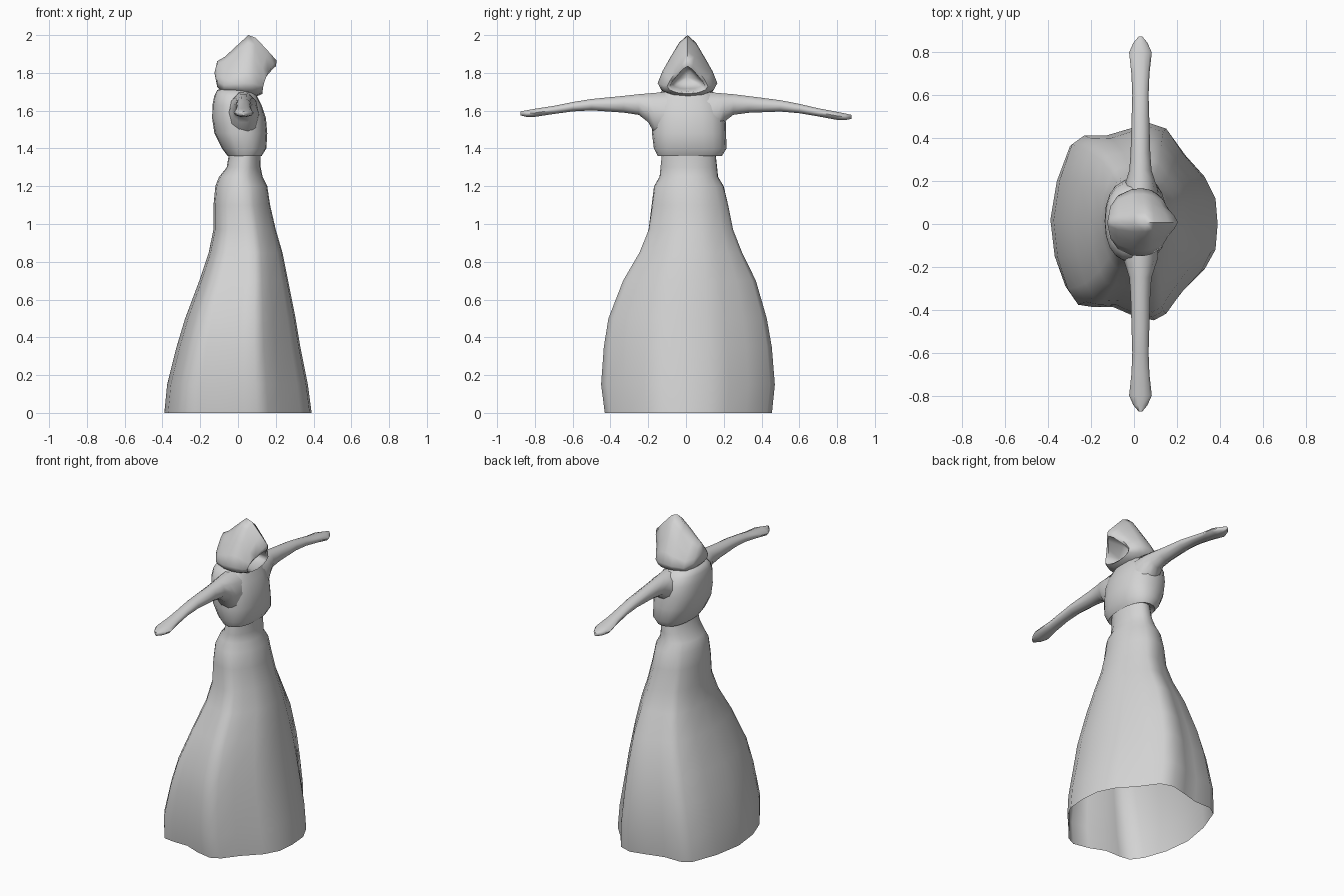
import bpy, bmesh, math

if "Cube" in bpy.data.objects:
    bpy.data.objects.remove(bpy.data.objects["Cube"])

cloth = bpy.data.materials.new("grey_cloth")
cloth.diffuse_color = (0.65, 0.65, 0.65, 1)
cloth.use_nodes = True
cloth.node_tree.nodes["Principled BSDF"].inputs["Base Color"].default_value = cloth.diffuse_color


def loft(name, rings, start=None, end=None, cap_start=False, cap_end=False, angle=65):
    """Skin closed rings of points; start and end are optional pole points."""
    bm = bmesh.new()
    loops = [[bm.verts.new(p) for p in r] for r in rings]
    n = len(loops[0])
    for a, b in zip(loops, loops[1:]):
        for i in range(n):
            j = (i + 1) % n
            bm.faces.new((a[i], a[j], b[j], b[i]))
    for pole, loop in ((start, loops[0]), (end, loops[-1])):
        if pole:
            v = bm.verts.new(pole)
            for i in range(n):
                bm.faces.new((loop[i], loop[(i + 1) % n], v))
    if cap_start:
        bm.faces.new(loops[0])
    if cap_end:
        bm.faces.new(loops[-1])
    bmesh.ops.recalc_face_normals(bm, faces=bm.faces)
    me = bpy.data.meshes.new(name)
    bm.to_mesh(me)
    bm.free()
    ob = bpy.data.objects.new(name, me)
    me.materials.append(cloth)
    bpy.context.collection.objects.link(ob)
    bpy.ops.object.select_all(action='DESELECT')
    ob.select_set(True)
    bpy.context.view_layer.objects.active = ob
    bpy.ops.object.shade_smooth_by_angle(angle=math.radians(angle))
    return ob


def fit(u, v, x0, x1, y0, y1):
    """Map a unit outline point into a box."""
    return (x0 + x1) / 2 + u * (x1 - x0) / 2, (y0 + y1) / 2 + v * (y1 - y0) / 2


# Skirt: wavy hem outline that relaxes into an oval at the waist
hem = [(.39, 0), (.38, .12), (.33, .22), (.24, .32), (.16, .43), (.08, .455),
       (-.02, .43), (-.13, .40), (-.24, .40), (-.30, .36), (-.36, .20),
       (-.39, .02), (-.37, -.15), (-.32, -.29), (-.27, -.36), (-.20, -.37),
       (-.10, -.37), (0, -.41), (.10, -.43), (.16, -.40), (.23, -.31),
       (.33, -.21), (.38, -.12)]
# z, x0, x1, y0, y1, waviness
levels = [(0, -.39, .39, -.445, .445, 1), (.15, -.375, .37, -.465, .46, 1),
          (.35, -.325, .33, -.45, .445, .95), (.5, -.28, .305, -.425, .42, .9),
          (.7, -.205, .265, -.345, .365, .8), (.85, -.155, .235, -.255, .295, .6),
          (.97, -.13, .20, -.205, .25, .4), (1.1, -.13, .17, -.185, .225, .2),
          (1.2, -.12, .155, -.17, .20, .05), (1.25, -.10, .13, -.14, .17, 0),
          (1.3, -.06, .12, -.135, .165, 0), (1.39, -.045, .12, -.125, .155, 0)]
rings = []
for z, x0, x1, y0, y1, w in levels:
    ring = []
    for hx, hy in hem:
        u, v = hx / .39, hy / .445
        r = math.hypot(u, v)
        k = w + (1 - w) / r
        ring.append((*fit(u * k, v * k, x0, x1, y0, y1), z))
    rings.append(ring)
loft("skirt", rings)

# Bodice: rounded box sections with a lip over the waist
levels = [(1.385, -.04, .11, -.11, .14), (1.36, -.055, .125, -.15, .19),
          (1.40, -.085, .15, -.17, .215), (1.48, -.125, .155, -.18, .212),
          (1.56, -.137, .148, -.18, .21), (1.63, -.135, .125, -.175, .195),
          (1.68, -.125, .10, -.155, .17), (1.71, -.11, .085, -.12, .13)]
rings = []
for z, x0, x1, y0, y1 in levels:
    ring = []
    for i in range(20):
        c, s = math.cos(i * math.tau / 20), math.sin(i * math.tau / 20)
        u = math.copysign(abs(c) ** .85, c)
        v = math.copysign(abs(s) ** .85, s)
        ring.append((*fit(u, v, x0, x1, y0, y1), z))
    rings.append(ring)
loft("bodice", rings, cap_start=True, end=(-.02, 0, 1.73))

# Arms: y, top z, bottom z, half thickness, ending in a tapered hand
arm = [(.10, 1.705, 1.44, .085), (.165, 1.70, 1.47, .08), (.20, 1.695, 1.535, .068),
       (.25, 1.69, 1.575, .052), (.33, 1.68, 1.587, .046), (.5, 1.66, 1.597, .041),
       (.6, 1.642, 1.59, .038), (.7, 1.62, 1.575, .042), (.80, 1.603, 1.558, .053),
       (.845, 1.594, 1.558, .033), (.875, 1.588, 1.565, .008)]
for side, label in ((1, "left_arm"), (-1, "right_arm")):
    rings = []
    for y, top, bot, h in arm:
        drop = -.008 * side * max(0, y - .3) / .5
        rings.append([(.03 + h * math.cos(a), side * y,
                       (top + bot) / 2 + drop + (top - bot) / 2 * math.sin(a))
                      for a in (i * math.tau / 10 for i in range(10))])
    loft(label, rings, cap_start=True, cap_end=True)

# Hood: teardrop sections from the back of the head to the rim, then inward
half = [(0, 0), (.5, .03), (.87, .11), (1, .23), (.84, .42), (.58, .64), (.28, .88), (0, 1)]
tear = half + [(-u, t) for u, t in half[-2:0:-1]]
# x at bottom, x at top, bottom z, top z, half width
sections = [(-.11, -.11, 1.725, 1.862, .075), (-.075, -.07, 1.69, 1.885, .125),
            (-.01, 0, 1.68, 1.95, .155), (.04, .055, 1.67, 2.0, .158),
            (.08, .095, 1.672, 1.985, .15), (.11, .16, 1.68, 1.915, .13),
            (.13, .205, 1.69, 1.865, .108), (.122, .20, 1.70, 1.835, .092),
            (.06, .08, 1.715, 1.835, .08), (.01, .01, 1.735, 1.82, .055)]
rings = [[(xb + (xt - xb) * t * t, .008 + u * w, zb + (zt - zb) * t) for u, t in tear]
         for xb, xt, zb, zt, w in sections]
loft("hood", rings, start=(-.125, .005, 1.80), end=(0, .005, 1.775))
